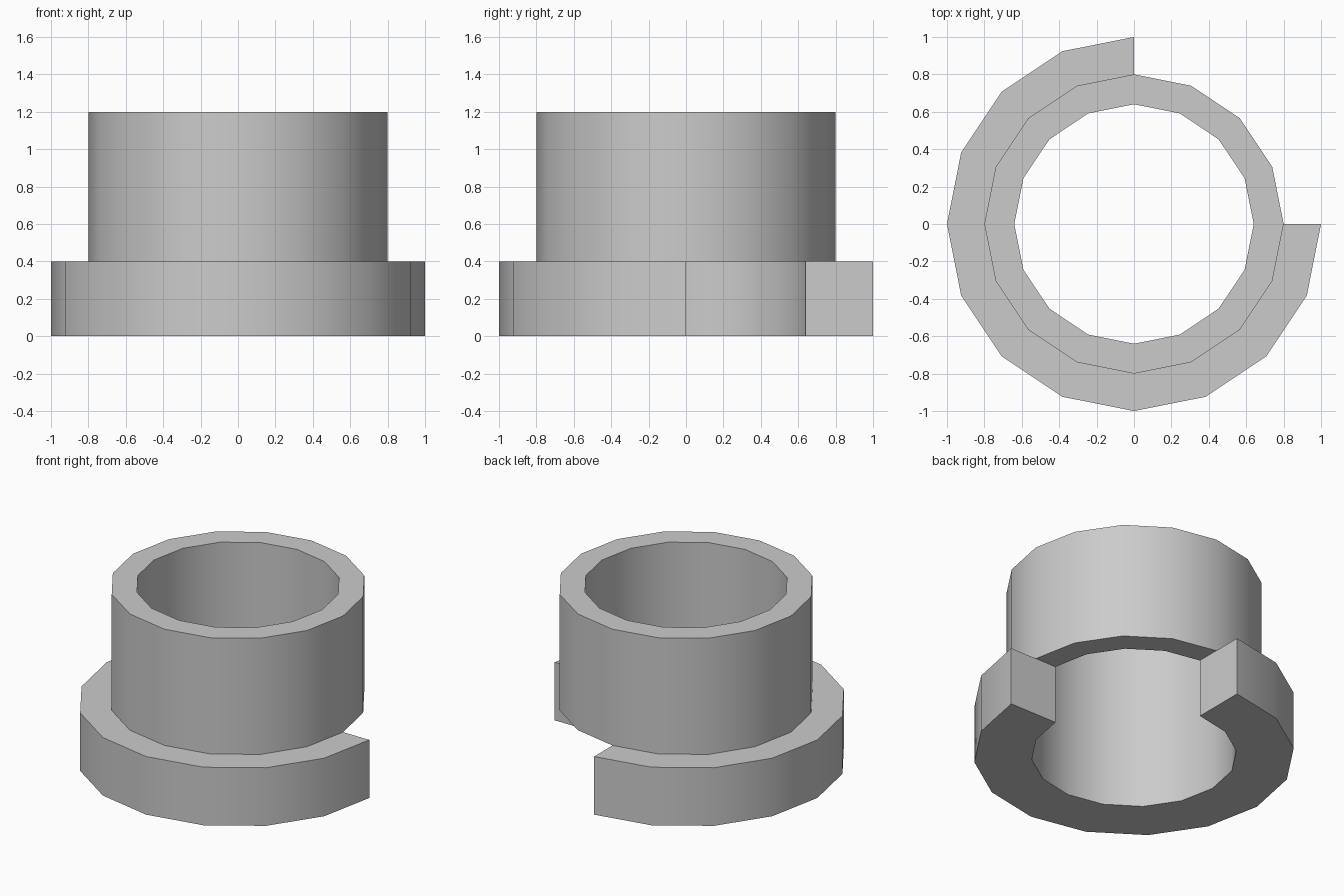
import bpy, bmesh, math

cube = bpy.data.objects.get("Cube")
if cube:
    bpy.data.objects.remove(cube, do_unlink=True)

SIDES = 16
BORE = 0.64

grey = bpy.data.materials.new("plain grey")
grey.use_nodes = True
colour = (0.6, 0.6, 0.6, 1)
grey.diffuse_color = colour
grey.node_tree.nodes["Principled BSDF"].inputs["Base Color"].default_value = colour


def ring(name, outer, bottom, top, start=0, steps=SIDES):
    """Sweep a rectangular section around z; a part turn gets end caps."""
    closed = steps == SIDES
    section = [(BORE, bottom), (outer, bottom), (outer, top), (BORE, top)]
    bm = bmesh.new()
    loops = []
    for i in range(steps if closed else steps + 1):
        a = math.tau * (start + i) / SIDES
        loops.append([bm.verts.new((r * math.cos(a), r * math.sin(a), z)) for r, z in section])
    for i in range(steps):
        p, q = loops[i], loops[(i + 1) % len(loops)]
        for j in range(4):
            k = (j + 1) % 4
            bm.faces.new((p[j], p[k], q[k], q[j]))
    if not closed:
        bm.faces.new(loops[0])
        bm.faces.new(loops[-1])
    bmesh.ops.recalc_face_normals(bm, faces=bm.faces)
    mesh = bpy.data.meshes.new(name)
    bm.to_mesh(mesh)
    bm.free()
    mesh.materials.append(grey)
    obj = bpy.data.objects.new(name, mesh)
    bpy.context.collection.objects.link(obj)
    bpy.ops.object.select_all(action="DESELECT")
    obj.select_set(True)
    bpy.context.view_layer.objects.active = obj
    bpy.ops.object.shade_smooth_by_angle(angle=math.radians(30))
    return obj


# Full upper tube
ring("upper_tube", 0.8, 0.4, 1.2)

# Wide base flange, open over the back left quarter
ring("base_flange", 1.0, 0.0, 0.4, start=SIDES // 4, steps=SIDES * 3 // 4)
